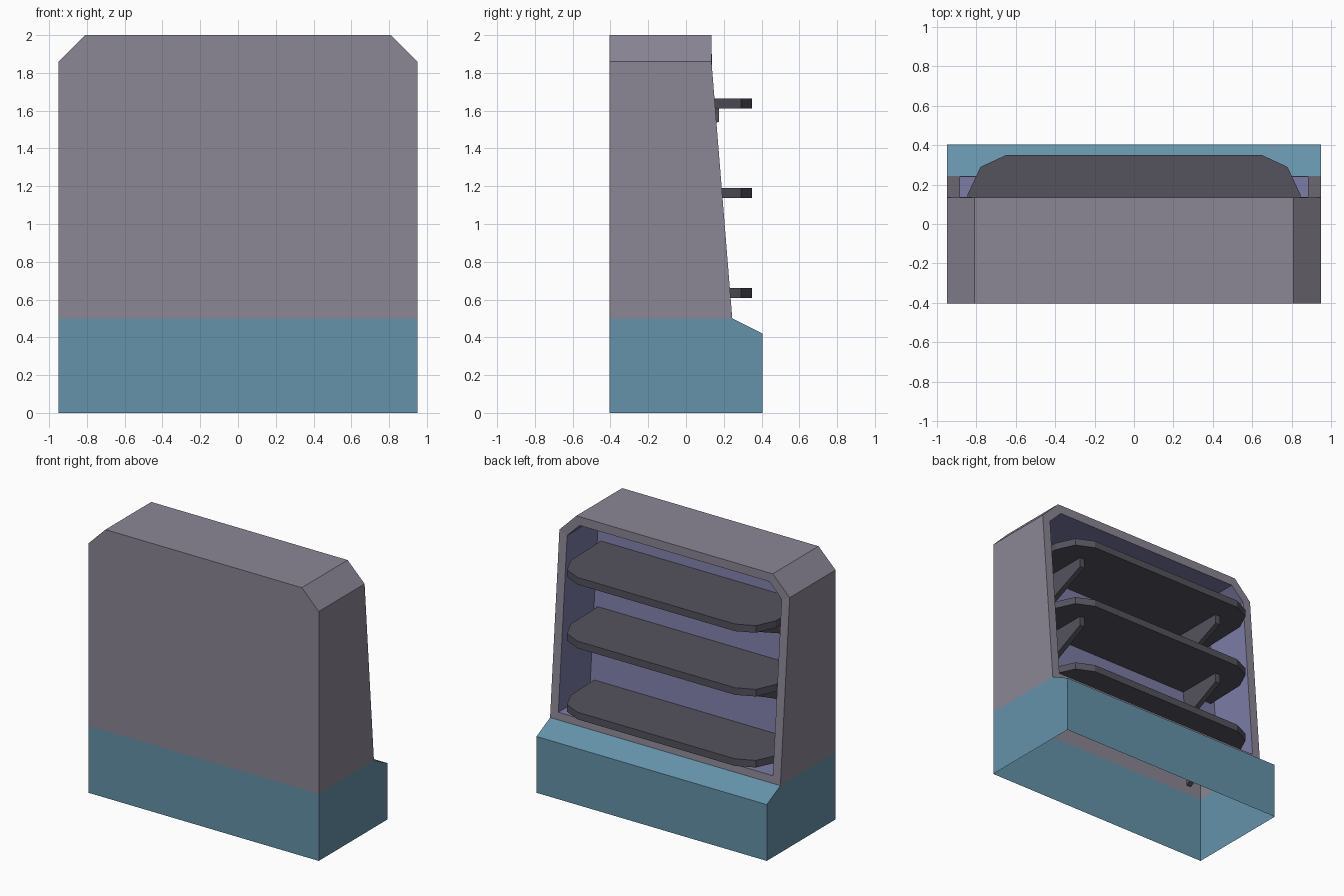
import bpy, bmesh
from mathutils import Vector

if "Cube" in bpy.data.objects:
    bpy.data.objects.remove(bpy.data.objects["Cube"])


def material(name, rgb):
    m = bpy.data.materials.new(name)
    m.diffuse_color = (*rgb, 1)
    m.use_nodes = True
    m.node_tree.nodes["Principled BSDF"].inputs["Base Color"].default_value = m.diffuse_color
    return m


GREY = material("warm_grey", (0.26, 0.24, 0.30))
BLUE = material("base_blue", (0.13, 0.29, 0.40))
PURPLE = material("inner_purple", (0.20, 0.20, 0.38))
DARK = material("dark_grey", (0.09, 0.085, 0.11))


def add_object(name, bm, mat):
    me = bpy.data.meshes.new(name)
    bm.to_mesh(me)
    bm.free()
    me.materials.append(mat)
    ob = bpy.data.objects.new(name, me)
    bpy.context.collection.objects.link(ob)
    return ob


def loop(bm, pts):
    return [bm.verts.new(p) for p in pts]


def strip(bm, a, b, skip=()):
    """Quads between two matching closed loops, leaving out skipped segments."""
    n = len(a)
    for i in range(n):
        if i not in skip:
            j = (i + 1) % n
            bm.faces.new((a[i], a[j], b[j], b[i]))


def prism(name, pts, offset, mat):
    """Closed solid: a flat outline pushed along an offset."""
    bm = bmesh.new()
    a = loop(bm, pts)
    b = loop(bm, [Vector(p) + Vector(offset) for p in pts])
    bm.faces.new(a)
    bm.faces.new(b)
    strip(bm, a, b)
    bmesh.ops.recalc_face_normals(bm, faces=bm.faces)
    return add_object(name, bm, mat)


def front_y(z):
    """Leaning front plane, vertical above the chamfer."""
    return 0.135 + 0.11 * max(0, 1.86 - z) / 1.36


def arch(w, z0, z1, wt, z2):
    return [(-w, z0), (-w, z1), (-wt, z2), (wt, z2), (w, z1), (w, z0)]


BACK, DEPTH = -0.405, 0.37
outer = arch(0.95, 0.50, 1.86, 0.81, 2.0)
inner = arch(0.885, 0.555, 1.833, 0.783, 1.935)
opening = [(x, front_y(z), z) for x, z in inner]

# Cabinet shell with front rim, open underneath
bm = bmesh.new()
rear = loop(bm, [(x, BACK, z) for x, z in outer])
front = loop(bm, [(x, front_y(z), z) for x, z in outer])
rim = loop(bm, opening)
bm.faces.new(rear[::-1])
strip(bm, rear, front, skip=(5,))
strip(bm, front, rim)
add_object("cabinet_shell", bm, GREY)

# Recessed lining behind the shelves
bm = bmesh.new()
rim = loop(bm, opening)
deep = loop(bm, [(x, y - DEPTH, z) for x, y, z in opening])
strip(bm, rim, deep)
bm.faces.new((deep[0], deep[1], deep[4], deep[5]))
bm.faces.new(deep[1:5])
add_object("recess_lining", bm, PURPLE)

# Base with sloping ledge, open top and bottom
side = [(BACK, 0), (BACK, 0.5), (0.245, 0.5), (0.405, 0.42), (0.405, 0)]
bm = bmesh.new()
left = loop(bm, [(-0.95, y, z) for y, z in side])
right = loop(bm, [(0.95, y, z) for y, z in side])
strip(bm, right, left, skip=(1, 4))
bm.faces.new(left)
bm.faces.new(right[::-1])
add_object("base", bm, BLUE)

# Shelves and their wedge brackets
half = [(0.65, 0.35), (0.78, 0.29), (0.845, 0.15), (0.855, -0.22)]
outline = half + [(-x, y) for x, y in reversed(half)]
for n, z in enumerate((0.607, 1.137, 1.612), 1):
    prism(f"shelf_{n}", [(x, y, z) for x, y in outline], (0, 0, 0.053), DARK)
    back = front_y(z) - DEPTH - 0.01
    wedge = [(0.175, z), (0.175, z - 0.07), (back, z - 0.24), (back, z)]
    for tag, x in (("left", -0.62), ("right", 0.62)):
        prism(f"bracket_{n}_{tag}", [(x - 0.02, y, h) for y, h in wedge],
              (0.04, 0, 0), DARK)
